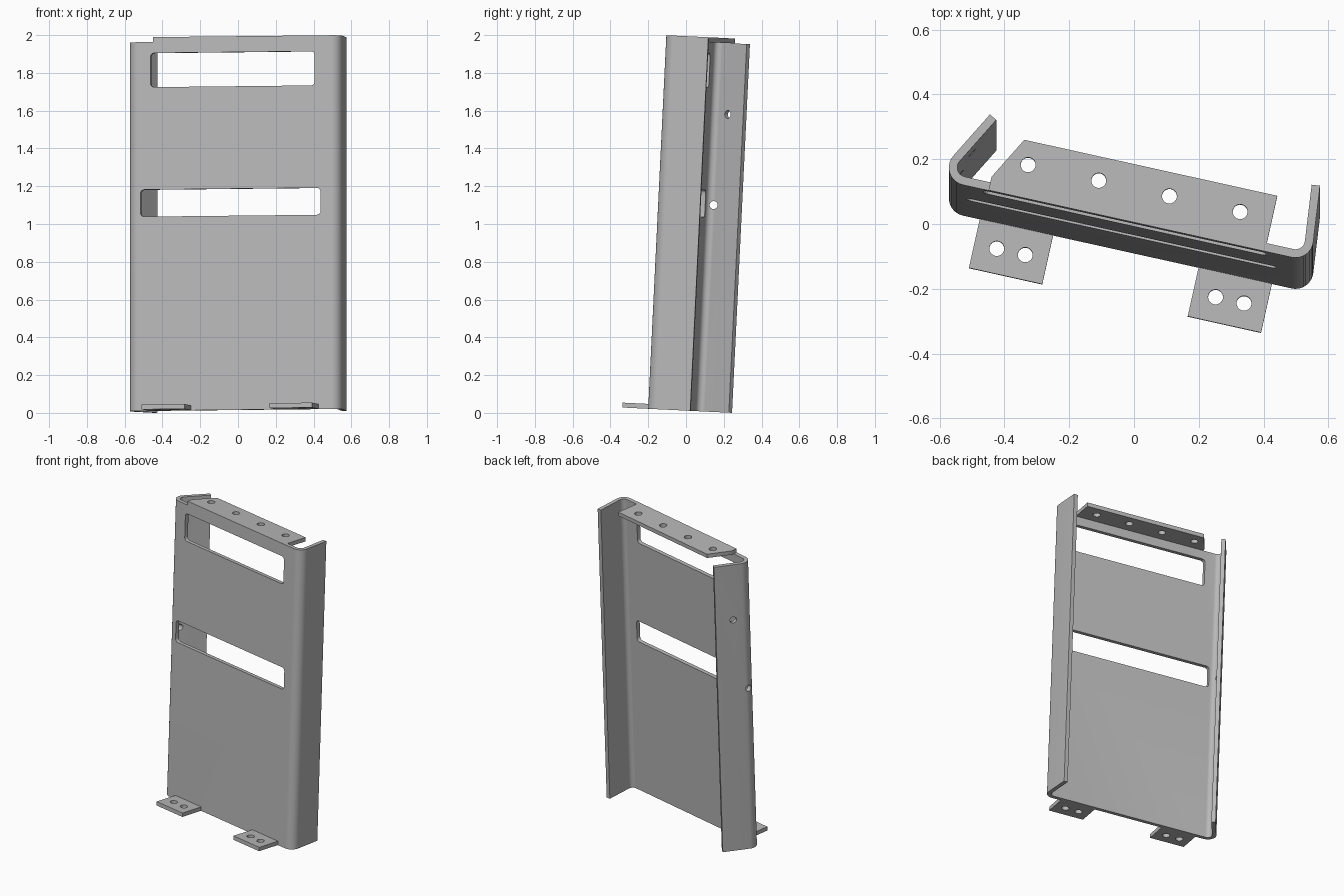
import bpy, bmesh
from math import sin, cos, tan, radians, pi
from mathutils import Matrix, Vector

cube = bpy.data.objects.get("Cube")
if cube:
    bpy.data.objects.remove(cube, do_unlink=True)

THICK = 0.026
HEIGHT = 1.98
BEND = 0.055
LEAN, TURN = radians(-2.78), radians(-12.5)
FRONT = -0.089          # offset of the front face before turning

# Whole bracket is turned about z, then leaned back
PLACE = (Matrix.Translation((0, 0, 0.012)) @ Matrix.Rotation(LEAN, 4, 'X')
         @ Matrix.Rotation(TURN, 4, 'Z') @ Matrix.Translation((0, FRONT, 0)))

steel = bpy.data.materials.new("grey_steel")
steel.use_nodes = True
GREY = (0.48, 0.48, 0.48, 1)
steel.diffuse_color = GREY
steel.node_tree.nodes["Principled BSDF"].inputs["Base Color"].default_value = GREY


def prism(name, outline, low, high, matrix=Matrix()):
    """Extrude a flat outline from low to high."""
    bm = bmesh.new()
    face = bm.faces.new([bm.verts.new((x, y, low)) for x, y in outline])
    grown = bmesh.ops.extrude_face_region(bm, geom=[face])["geom"]
    tops = [g for g in grown if isinstance(g, bmesh.types.BMVert)]
    bmesh.ops.translate(bm, verts=tops, vec=(0, 0, high - low))
    bmesh.ops.recalc_face_normals(bm, faces=bm.faces)
    bm.transform(matrix)
    mesh = bpy.data.meshes.new(name)
    bm.to_mesh(mesh)
    bm.free()
    obj = bpy.data.objects.new(name, mesh)
    bpy.context.scene.collection.objects.link(obj)
    return obj


def arc(cx, cy, r, start, end, steps):
    angles = [radians(start + (end - start) * i / steps) for i in range(steps + 1)]
    return [(cx + r * cos(a), cy + r * sin(a)) for a in angles]


def rectangle(x0, x1, y0, y1):
    return [(x0, y0), (x1, y0), (x1, y1), (x0, y1)]


def rounded(x0, x1, y0, y1, r):
    return (arc(x0 + r, y0 + r, r, 180, 270, 5) + arc(x1 - r, y0 + r, r, 270, 360, 5)
            + arc(x1 - r, y1 - r, r, 0, 90, 5) + arc(x0 + r, y1 - r, r, 90, 180, 5))


def circle(x, y, r):
    return arc(x, y, r, 0, 345, 23)


def finish(obj, cutters=()):
    """Cut the openings, place the part and shade it."""
    for cutter in cutters:
        cutter.hide_render = True
        mod = obj.modifiers.new("opening", 'BOOLEAN')
        mod.operation, mod.object, mod.solver = 'DIFFERENCE', cutter, 'EXACT'
    bpy.context.view_layer.update()
    graph = bpy.context.evaluated_depsgraph_get()
    mesh = bpy.data.meshes.new_from_object(obj.evaluated_get(graph))
    obj.modifiers.clear()
    obj.data = mesh
    for cutter in cutters:
        bpy.data.objects.remove(cutter, do_unlink=True)
    mesh.transform(PLACE)
    mesh.materials.clear()
    mesh.materials.append(steel)
    bpy.ops.object.select_all(action='DESELECT')
    obj.select_set(True)
    bpy.context.view_layer.objects.active = obj
    bpy.ops.object.shade_smooth_by_angle(angle=radians(30))


# Bent sheet: front panel with a sharply folded flange and a nearly square one
fold_a, fold_b = 61, 84.5
tip_a, tip_b = Vector((-0.487, 0.231)), Vector((0.556, 0.235))
in_a = Vector((sin(radians(fold_a)), -cos(radians(fold_a))))
in_b = Vector((-sin(radians(fold_b)), -cos(radians(fold_b))))
bend_a = -0.615 + BEND / tan(radians(fold_a / 2))
bend_b = 0.579 - BEND / tan(radians(fold_b / 2))


def sheet_side(depth):
    r = BEND - depth
    return ([tuple(tip_a + in_a * depth)]
            + arc(bend_a, BEND, r, 90 + fold_a, 270, 10)
            + arc(bend_b, BEND, r, 270, 450 - fold_b, 10)
            + [tuple(tip_b + in_b * depth)])


body = prism("bent_panel", sheet_side(0) + sheet_side(THICK)[::-1], 0, HEIGHT)

# Two long slots and the lowered top beside the plate
upright = Matrix.Rotation(pi / 2, 4, 'X')
openings = [
    prism("slot", rounded(-0.455, 0.435, 1.715, 1.896, 0.02), -0.06, 0.06, upright),
    prism("slot", rounded(-0.509, 0.467, 1.029, 1.172, 0.02), -0.06, 0.06, upright),
    prism("notch", rectangle(-0.8, -0.44, -0.2, 0.5), HEIGHT - THICK, HEIGHT + 0.1),
]
# Two holes through the folded flange
along = Vector((cos(radians(fold_a)), sin(radians(fold_a))))
for from_tip, height, angle in ((0.11, 1.577, fold_a - 90), (0.19, 1.094, 12.5)):
    spot = tip_a - along * from_tip + in_a * THICK / 2
    aim = (Matrix.Translation((spot.x, spot.y, height))
           @ Matrix.Rotation(radians(angle), 4, 'Z') @ Matrix.Rotation(pi / 2, 4, 'Y'))
    openings.append(prism("hole", circle(0, 0, 0.021), -0.06, 0.06, aim))
finish(body, openings)

# Top plate with one clipped corner and four holes
plate = prism("top_plate", [(-0.44, THICK), (0.434, THICK), (0.434, 0.176),
                            (-0.366, 0.176), (-0.44, 0.043)], HEIGHT - THICK, HEIGHT)
finish(plate, [prism("hole", circle(-0.338 + 0.2235 * i, 0.103, 0.023),
                     HEIGHT - 0.1, HEIGHT + 0.1) for i in range(4)])

# Two foot tabs with a pair of holes each
for name, middle in (("right_foot_tab", -0.352), ("left_foot_tab", 0.34)):
    tab = prism(name, rectangle(middle - 0.116, middle + 0.116, -0.155, 0), 0, THICK)
    finish(tab, [prism("hole", circle(middle + side * 0.045, -0.078, 0.023), -0.1, 0.1)
                 for side in (-1, 1)])
